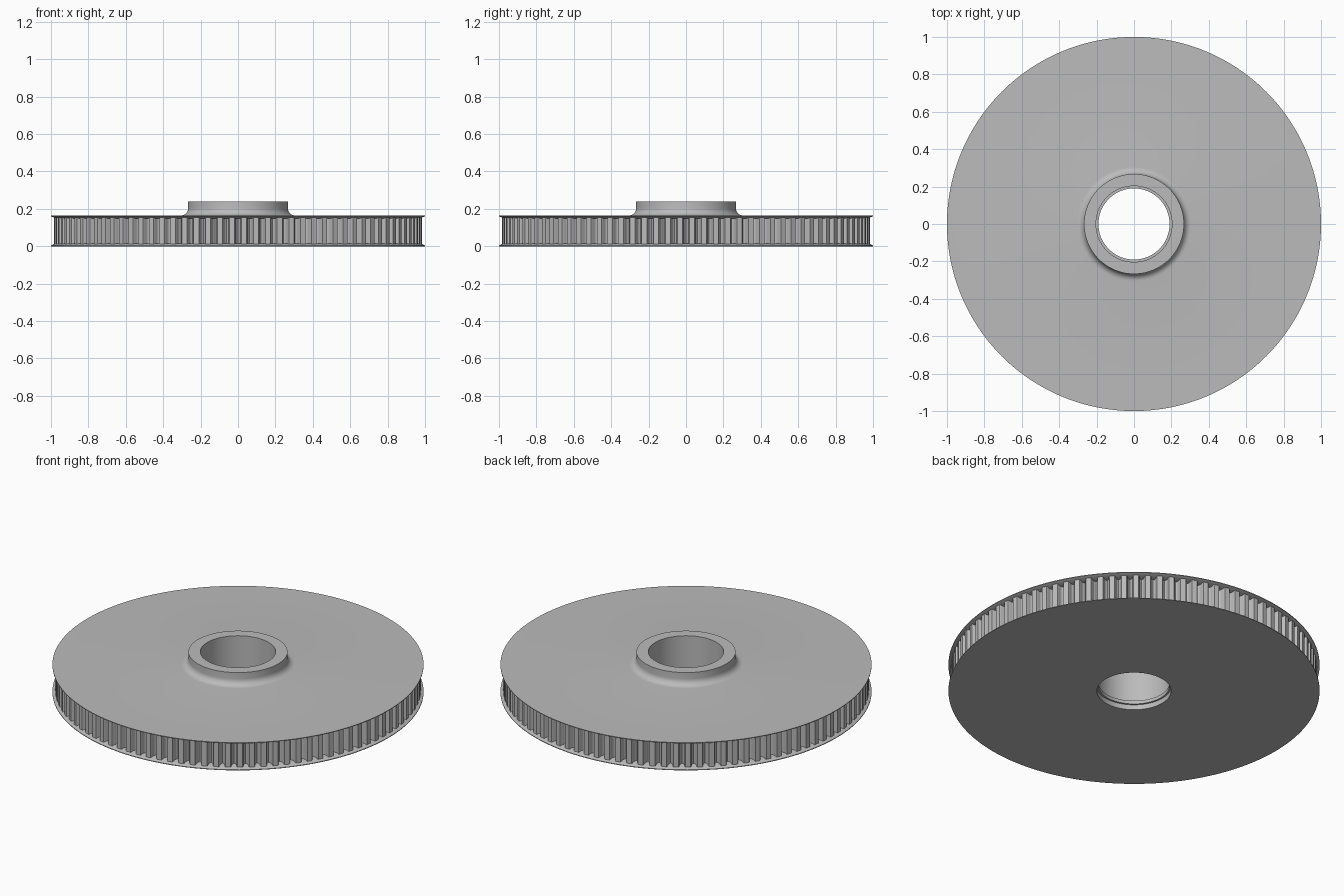
import bpy, bmesh, math

if "Cube" in bpy.data.objects:
    bpy.data.objects.remove(bpy.data.objects["Cube"])

TEETH = 96
SEG = 192

grey = bpy.data.materials.new("plain grey")
grey.diffuse_color = (0.5, 0.5, 0.5, 1)
grey.use_nodes = True
grey.node_tree.nodes["Principled BSDF"].inputs["Base Color"].default_value = grey.diffuse_color


def finish(name, bm, angle=30):
    bmesh.ops.recalc_face_normals(bm, faces=bm.faces)
    mesh = bpy.data.meshes.new(name)
    bm.to_mesh(mesh)
    bm.free()
    mesh.materials.append(grey)
    ob = bpy.data.objects.new(name, mesh)
    bpy.context.collection.objects.link(ob)
    bpy.ops.object.select_all(action='DESELECT')
    ob.select_set(True)
    bpy.context.view_layer.objects.active = ob
    bpy.ops.object.shade_smooth_by_angle(angle=math.radians(angle))
    return ob


def lathe(name, profile):
    """Turn a closed (radius, height) outline around z."""
    bm = bmesh.new()
    rings = [[bm.verts.new((r * math.cos(2 * math.pi * i / SEG),
                            r * math.sin(2 * math.pi * i / SEG), z))
              for i in range(SEG)] for r, z in profile]
    for a, b in zip(rings, rings[1:] + rings[:1]):
        for i in range(SEG):
            j = (i + 1) % SEG
            bm.faces.new((a[i], a[j], b[j], b[i]))
    return finish(name, bm)


# Pulley body: bevelled flanges, filleted hub and stepped bore in one outline
fillet = [(0.305 - 0.038 * math.sin(t), 0.203 - 0.038 * math.cos(t))
          for t in (math.pi / 2 * k / 8 for k in range(9))]
body = [(0.2, 0), (1.0, 0), (1.0, 0.004), (0.975, 0.016), (0.94, 0.016),
        (0.94, 0.149), (0.975, 0.149), (1.0, 0.161), (1.0, 0.165)]
body += fillet
body += [(0.267, 0.24), (0.203, 0.24), (0.203, 0.05), (0.19, 0.05),
         (0.19, 0.03), (0.2, 0.03)]
lathe("pulley_body", body)

# Toothed rim: wide lands separated by rounded belt grooves
pitch = 2 * math.pi / TEETH
groove = [(-0.28, 0.985), (-0.22, 0.978), (-0.19, 0.962), (-0.11, 0.949),
          (0, 0.945), (0.11, 0.949), (0.19, 0.962), (0.22, 0.978), (0.28, 0.985)]
bm = bmesh.new()
layers = [[], [], [], []]
for i in range(TEETH):
    for t, r in groove:
        a = (i + t) * pitch
        c, s = math.cos(a), math.sin(a)
        for layer, (rad, z) in zip(layers, ((0.93, 0.012), (r, 0.012),
                                            (r, 0.153), (0.93, 0.153))):
            layer.append(bm.verts.new((rad * c, rad * s, z)))
n = len(layers[0])
for a, b in zip(layers, layers[1:] + layers[:1]):
    for i in range(n):
        j = (i + 1) % n
        bm.faces.new((a[i], a[j], b[j], b[i]))
finish("toothed_rim", bm, 40)
